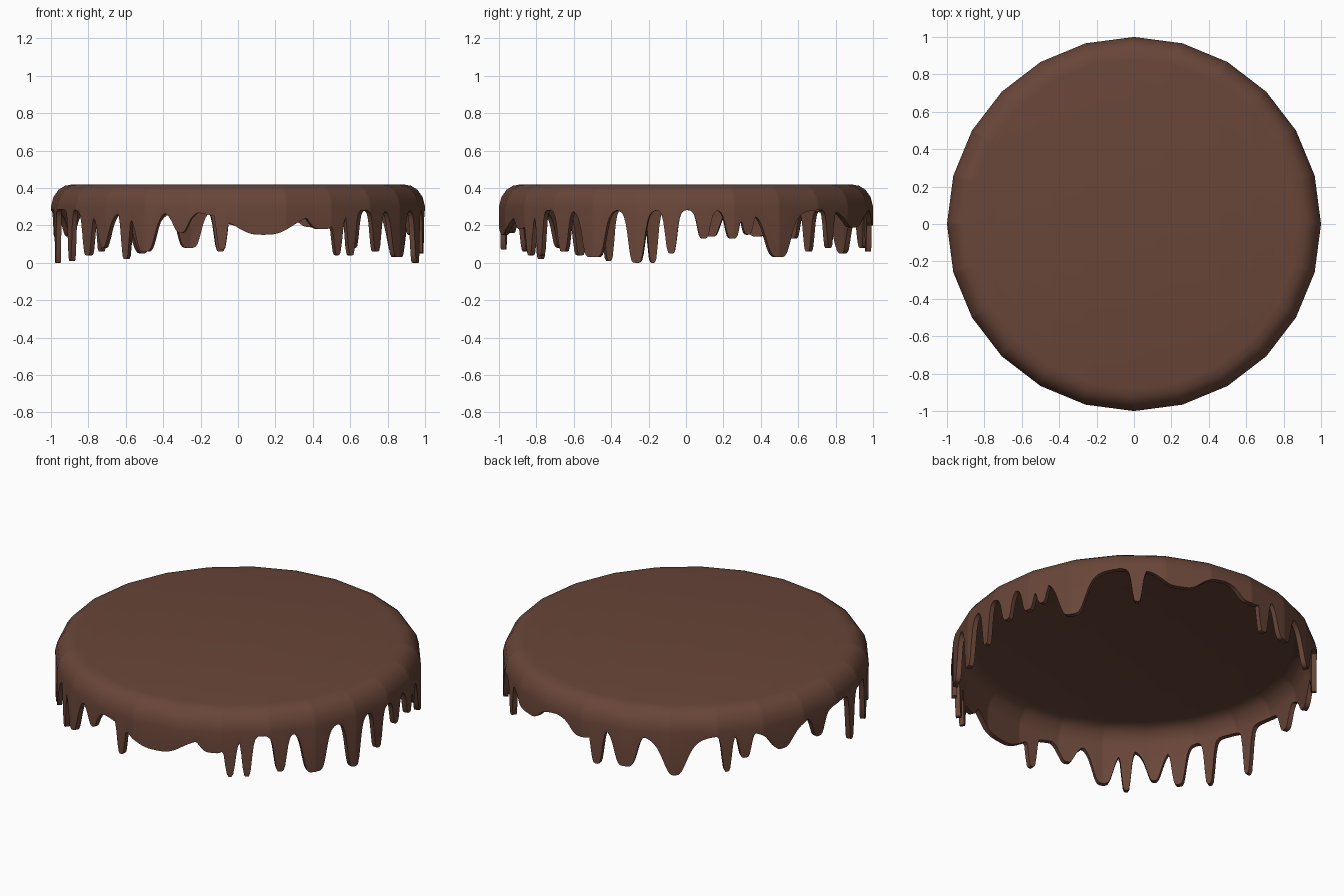
import bpy, bmesh, math

if "Cube" in bpy.data.objects:
    bpy.data.objects.remove(bpy.data.objects["Cube"])

SIDES, COLS, TOP = 24, 720, 0.285

# Drips: angle (deg), half width (deg), lowest z, squareness
DRIPS = [
    (5.5, 2.2, .13, 5), (14.5, 2.4, .13, 5), (19.5, 2, .15, 4), (30, 5, .03, 4),
    (51, 1.8, .08, 5), (65, 7, .19, 4), (90, 5, .2, 4), (95.5, 2.2, .06, 5),
    (105.5, 4, .08, 5), (121.5, 4.5, .05, 3), (138, 1.7, .06, 5), (144, 2.2, .13, 5),
    (157, 5, .14, 3), (172, 3, .14, 4), (190.5, 1.7, 0, 5), (205, 1.7, .01, 5),
    (215.5, 2.4, .04, 5), (223.5, 3, .08, 3), (232.5, 1.7, .02, 5), (240, 3.8, .06, 4),
    (252, 3, .16, 3), (265, 1.8, .07, 5), (278, 11, .15, 3), (297, 5, .18, 4),
    (302.5, 1.9, .04, 4), (307.8, 1.7, .04, 5), (318.5, 2.2, .06, 5),
    (330, 4.3, .03, 6), (344.5, 2.8, 0, 5), (355.4, 2, .05, 5),
]


def hem(deg):
    """Height of the lower edge of the icing at an angle."""
    z = TOP
    for c, w, low, p in DRIPS:
        d = abs((deg - c + 180) % 360 - 180) / w
        z = min(z, TOP - (TOP - low) / (1 + d ** p))
    return z


def facet(deg):
    """Radius of a unit 24-sided polygon at an angle."""
    half = 180 / SIDES
    return math.cos(math.radians(half)) / math.cos(math.radians(deg % (2 * half) - half))


# Shell section: outer skin down to the hem (None), then back up the inside
SECTION = [(.88, .42), (.925, .412), (.96, .39), (.988, .35), (1, .30), (1, None),
           (.972, None), (.972, .30), (.96, .335), (.935, .37), (.905, .388), (.87, .395)]

bm = bmesh.new()
rings = []
for r, z in SECTION:
    ring = []
    for i in range(COLS):
        deg = i * 360 / COLS
        a, rad = math.radians(deg), r * facet(deg)
        ring.append(bm.verts.new((rad * math.cos(a), rad * math.sin(a),
                                  hem(deg) if z is None else z)))
    rings.append(ring)
for a, b in zip(rings, rings[1:]):
    for i in range(COLS):
        j = (i + 1) % COLS
        bm.faces.new((a[i], b[i], b[j], a[j]))

# Flat top and its underside
bm.faces.new(rings[0])
bm.faces.new(rings[-1][::-1])
bmesh.ops.recalc_face_normals(bm, faces=bm.faces)

mesh = bpy.data.meshes.new("dripping_icing")
bm.to_mesh(mesh)
bm.free()
icing = bpy.data.objects.new("dripping_icing", mesh)
bpy.context.collection.objects.link(icing)

mat = bpy.data.materials.new("chocolate")
mat.diffuse_color = (0.14, 0.06, 0.04, 1)
mat.use_nodes = True
mat.node_tree.nodes["Principled BSDF"].inputs["Base Color"].default_value = mat.diffuse_color
mesh.materials.append(mat)

bpy.context.view_layer.objects.active = icing
icing.select_set(True)
bpy.ops.object.shade_smooth_by_angle(angle=math.radians(35))
